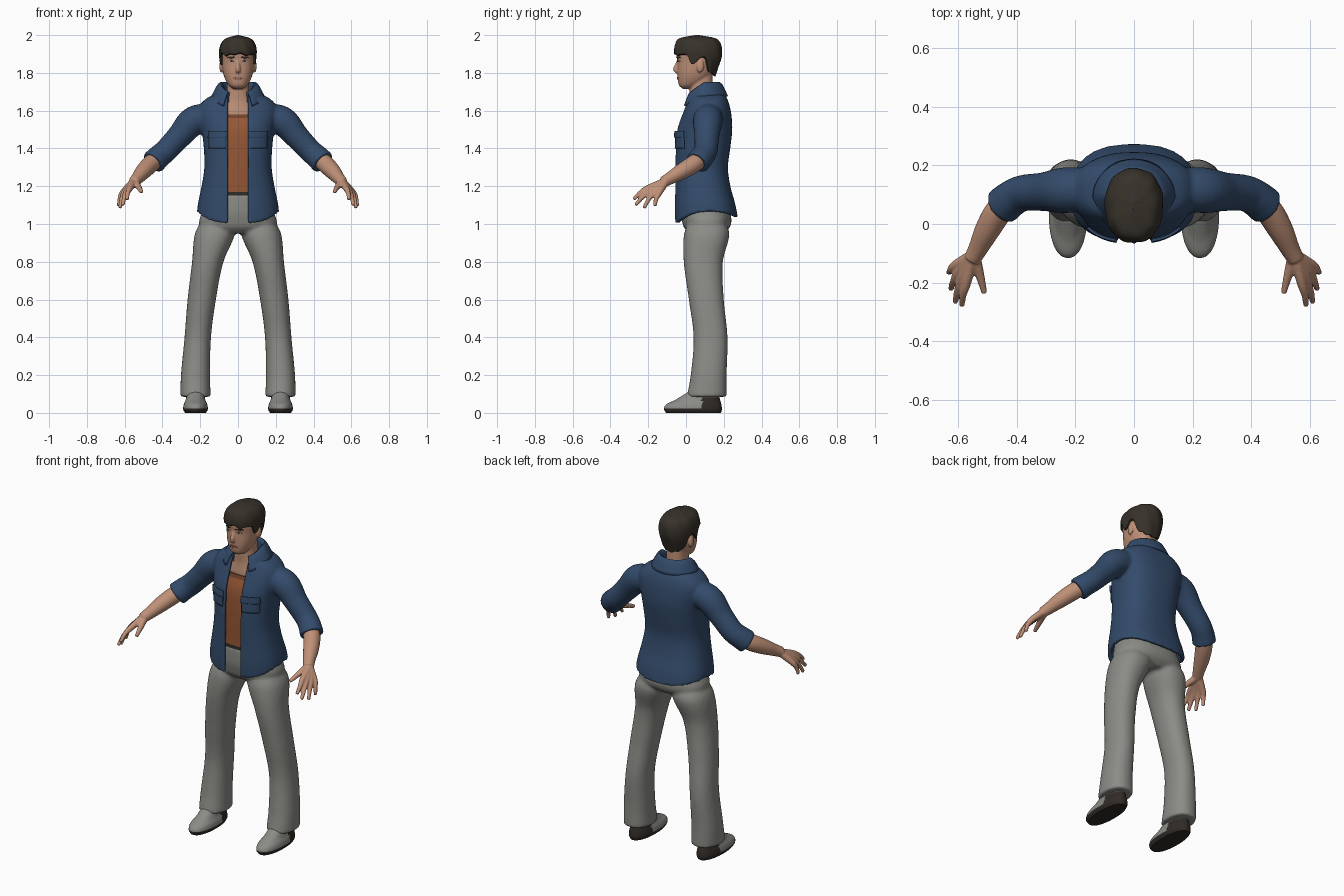
import bpy, bmesh
from math import sin, cos, asin, pi, radians, copysign
from mathutils import Vector, Matrix

old = bpy.data.objects.get("Cube")
if old:
    bpy.data.objects.remove(old, do_unlink=True)


def material(name, *rgb):
    mat = bpy.data.materials.new(name)
    mat.use_nodes = True
    mat.diffuse_color = (*rgb, 1)
    mat.node_tree.nodes["Principled BSDF"].inputs["Base Color"].default_value = (*rgb, 1)
    return mat


BLUE = material("denim blue", .033, .07, .145)
GREY = material("trouser grey", .26, .26, .24)
SKIN = material("skin", .52, .28, .185)
HAIR = material("dark hair", .038, .031, .023)
ORANGE = material("orange shirt", .3, .095, .035)
TRIM = material("shirt trim", .16, .055, .025)
DARK = material("dark leather", .03, .024, .02)
LIPS = material("lips", .36, .15, .11)
WHITE = material("eye white", .5, .46, .42)


def curve(keys, t):
    """Smooth interpolation through keys of (parameter, value, value...)."""
    i = 0
    while i < len(keys) - 2 and t > keys[i + 1][0]:
        i += 1
    p, q = keys[i], keys[i + 1]
    before, after = keys[max(i - 1, 0)], keys[min(i + 2, len(keys) - 1)]
    span = q[0] - p[0]
    s = min(max((t - p[0]) / span, 0), 1)
    out = []
    for c in range(1, len(p)):
        m = (q[c] - before[c]) / (q[0] - before[0]) * span
        n = (after[c] - p[c]) / (after[0] - p[0]) * span
        d = q[c] - p[c]
        out.append(p[c] + s * (m + s * (3 * d - 2 * m - n + s * (m + n - 2 * d))))
    return out


def power(value, e):
    return copysign(abs(value) ** e, value)


class Surface:
    """Stack of rounded sections: keys are z, half width, front y, back y, centre x."""
    def __init__(self, keys, e=.9):
        self.keys, self.e = keys, e

    def point(self, a, z, inset=0):
        rx, front, back, *cx = curve(self.keys, z)
        rx = max(rx - inset, .001)
        ry = (back - front) / 2 - inset
        return Vector(((cx[0] if cx else 0) + rx * power(sin(a), self.e),
                       (front + back) / 2 - ry * power(cos(a), self.e), z))

    def angle(self, x, z):
        return asin(min(1, abs(x) / curve(self.keys, z)[0]) ** (1 / self.e))


def sheet(bm, fn, cols, rows, side=1, ring=True, cap="fan"):
    """Grid of faces from fn(column, row), optionally a closed tube with caps."""
    grid = []
    for j in range(rows):
        pts = [fn(i, j) for i in range(cols)]
        grid.append([bm.verts.new((p[0] * side, p[1], p[2])) for p in pts])
    for low, high in zip(grid, grid[1:]):
        for i in range(cols if ring else cols - 1):
            k = (i + 1) % cols
            bm.faces.new((low[i], low[k], high[k], high[i]))
    if not ring:
        return
    for row in (grid[0], grid[-1]):
        if cap == "fan":
            mid = bm.verts.new(sum((v.co for v in row), Vector()) / cols)
            for i in range(cols):
                bm.faces.new((row[i], row[(i + 1) % cols], mid))
        else:
            for i in range(cols // 2 - 1):
                bm.faces.new((row[i], row[i + 1], row[-2 - i], row[-1 - i]))


def loft(bm, surf, low, high, side=1, inset=0, rows=40, cols=48):
    sheet(bm, lambda i, j: surf.point(2 * pi * i / cols, low + (high - low) * j / (rows - 1), inset),
          cols, rows, side)


def tube(bm, path, side=1, steps=6, cols=20):
    """Round limb along points of (x, y, z, radius)."""
    keys = [(n, *p) for n, p in enumerate(path)]
    end = len(path) - 1

    def fn(i, j):
        t = j / steps
        x, y, z, r = curve(keys, t)
        way = Vector(curve(keys, min(t + .05, end))[:3]) - Vector(curve(keys, max(t - .05, 0))[:3])
        a = 2 * pi * i / cols
        return Vector((x, y, z)) + way.to_track_quat("Z", "Y") @ Vector((r * cos(a), r * sin(a), 0))
    sheet(bm, fn, cols, end * steps + 1, side)


def finish(name, bm, mats, voxel=0, smooth=0, thick=0, rule=None):
    bmesh.ops.recalc_face_normals(bm, faces=bm.faces)
    if rule:
        for f in bm.faces:
            f.material_index = rule(f.calc_center_median())
    mesh = bpy.data.meshes.new(name)
    bm.to_mesh(mesh)
    bm.free()
    mesh.shade_smooth()
    mesh.set_sharp_from_angle(angle=radians(50))
    for m in mats:
        mesh.materials.append(m)
    obj = bpy.data.objects.new(name, mesh)
    bpy.context.collection.objects.link(obj)
    if thick:
        mod = obj.modifiers.new("thickness", "SOLIDIFY")
        mod.thickness, mod.offset = thick, 0
    if voxel:
        mod = obj.modifiers.new("fuse", "REMESH")
        mod.mode, mod.voxel_size, mod.use_smooth_shade = "VOXEL", voxel, True
        mod = obj.modifiers.new("soften", "SMOOTH")
        mod.factor, mod.iterations = .5, smooth


def patch(name, mat, surf, cx, cz, w, h, lift, oval=True, thick=.004):
    """Thin plate that follows the front of a surface."""
    n = 9

    def fn(i, j):
        u, v = 2 * i / (n - 1) - 1, 2 * j / (n - 1) - 1
        if oval:
            u, v = u * (1 - v * v / 2) ** .5, v * (1 - u * u / 2) ** .5
        x, z = cx + u * w / 2, cz + v * h / 2
        return Vector((x, surf.point(surf.angle(x, z), z).y - lift, z))
    bm = bmesh.new()
    sheet(bm, fn, n, n, ring=False)
    finish(name, bm, [mat], thick=thick)


# Trousers: pelvis fused with both legs
pelvis = Surface([(.95, .12, .02, .2), (.98, .19, -.01, .23), (1.01, .207, -.02, .24),
                  (1.06, .19, -.03, .235), (1.16, .17, -.03, .2)], .85)
leg = Surface([(.09, .08, .005, .215, .225), (.2, .077, .025, .215, .225), (.4, .07, .04, .22, .213),
               (.6, .075, .015, .2, .192), (.8, .083, -.012, .195, .16),
               (.95, .106, -.01, .23, .122), (1.02, .08, .02, .2, .11)])
bm = bmesh.new()
loft(bm, pelvis, .95, 1.16)
for side in (1, -1):
    loft(bm, leg, .085, 1.02, side)
finish("trousers", bm, [GREY], .01, 5)

# Shoes with dark sole and heel
shoe = Surface([(0, .055, -.105, .185, .225), (.018, .065, -.116, .19, .225), (.045, .062, -.105, .187, .225),
                (.07, .052, -.055, .18, .225), (.11, .045, .01, .17, .225)])
for side, label in ((1, "left"), (-1, "right")):
    bm = bmesh.new()
    loft(bm, shoe, 0, .11, side, rows=24)
    finish(label + "_shoe", bm, [GREY, DARK],
           rule=lambda c: int(c.z < .022 or (c.y > .085 and c.z < .08)))

# Jacket: open-fronted shell fused with the sleeves
jacket = Surface([(1, .222, -.06, .28), (1.1, .213, -.062, .262), (1.2, .193, -.06, .235),
                  (1.3, .178, -.06, .222), (1.4, .181, -.058, .234), (1.5, .192, -.05, .245),
                  (1.58, .207, -.022, .24), (1.63, .2, -.002, .23), (1.67, .16, .012, .215),
                  (1.69, .11, .025, .2)], .8)
half = 60


def jacket_point(i, j):
    k = min(i, 2 * half - 1 - i) / (half - 1)
    c = cos(2 * pi * k)
    hem = 1.065 - c * c * (.06 if c > 0 else .03)
    z = hem + (1.69 - hem) * j / 50
    start = jacket.angle(.055, z)
    return jacket.point(start + (2 * pi - 2 * start) * k, z, .022 if i >= half else 0)


bm = bmesh.new()
sheet(bm, jacket_point, 2 * half, 51, cap="shell")
for side in (1, -1):
    tube(bm, [(.14, .12, 1.57, .07), (.235, .115, 1.545, .078), (.31, .11, 1.465, .066),
              (.38, .105, 1.39, .062), (.42, .085, 1.355, .063), (.45, .06, 1.325, .066)], side, cols=28)
finish("jacket", bm, [BLUE], .008, 6)

# Folded collar
fold = [(0, .08, 0), (.4, .086, 1), (.58, .1, 1), (1, .136, 0)]


def collar_point(i, j):
    a = .6 + (2 * pi - 1.2) * i / 47
    r, lift = curve(fold, j / 10)
    front = max(0, cos(a))
    low, high = 1.675 - .06 * front, 1.74 - .06 * front
    return Vector((r * sin(a), .095 - .9 * r * cos(a), low + (high - low) * lift))


bm = bmesh.new()
sheet(bm, collar_point, 48, 11, ring=False)
finish("collar", bm, [BLUE], thick=.012)

# Chest pockets with flaps
for side, label in ((1, "left"), (-1, "right")):
    patch(label + "_pocket", BLUE, jacket, side * .108, 1.44, .09, .08, .002, False, .008)
    patch(label + "_pocket_flap", BLUE, jacket, side * .108, 1.475, .098, .035, .008, False, .009)

# Shirt with neck trim and belt
bm = bmesh.new()
loft(bm, jacket, 1.15, 1.58, inset=.03, rows=44)
finish("shirt", bm, [ORANGE, TRIM, DARK],
       rule=lambda c: 2 if c.z < 1.17 else 1 if c.z > 1.562 else 0)

# Head, ears, nose and neck
head = Surface([(1.715, .022, -.015, .03), (1.73, .045, -.035, .06), (1.76, .065, -.043, .11),
                (1.8, .079, -.046, .14), (1.86, .086, -.046, .16), (1.9, .088, -.05, .168),
                (1.95, .08, -.035, .16), (1.985, .04, .02, .12)])
neck = Surface([(1.5, .13, .02, .18), (1.58, .115, .013, .17), (1.65, .08, .02, .155),
                (1.7, .06, .018, .145), (1.8, .058, .02, .14)])
bm = bmesh.new()
loft(bm, head, 1.715, 1.985)
loft(bm, neck, 1.5, 1.8)
tube(bm, [(0, -.035, 1.875, .008), (0, -.047, 1.845, .01), (0, -.055, 1.818, .013), (0, -.04, 1.805, .012)])
for side in (1, -1):
    place = Matrix.LocRotScale(Vector((side * .088, .075, 1.835)), None, Vector((.011, .02, .034)))
    bmesh.ops.create_uvsphere(bm, u_segments=16, v_segments=10, radius=1, matrix=place)
finish("head", bm, [SKIN], .005, 3)

# Face details
patch("mouth", LIPS, head, 0, 1.772, .046, .013, .002)
for side, label in ((1, "left"), (-1, "right")):
    patch(label + "_eye", WHITE, head, side * .036, 1.862, .028, .011, .001)
    patch(label + "_iris", DARK, head, side * .035, 1.862, .011, .01, .003)
    patch(label + "_eyebrow", HAIR, head, side * .037, 1.882, .042, .009, .002)

# Hair with sideburns and a lower nape
cap = Surface([(1.78, .07, 0, .155), (1.84, .092, -.05, .176), (1.88, .098, -.058, .188),
               (1.92, .099, -.064, .19), (1.96, .087, -.055, .18), (1.985, .06, -.03, .15),
               (2, .003, .05, .07)])
hairline = [(0, 1.905), (.7, 1.895), (1.1, 1.9), (1.3, 1.845), (1.5, 1.86), (1.65, 1.885),
            (1.9, 1.87), (2.1, 1.81), (3.2, 1.78)]


def hair_point(i, j):
    a = 2 * pi * i / 96
    edge = curve(hairline, min(a, 2 * pi - a))[0] + .004 * sin(11 * a)
    z = edge + (2 - edge) * sin(pi / 2 * j / 24)
    return cap.point(a, z, .0015 * sin(9 * a + 30 * z))


bm = bmesh.new()
sheet(bm, hair_point, 96, 25)
finish("hair", bm, [HAIR])

# Forearms and hands with five digits
tips = [(.587, -.278, 1.13), (.61, -.267, 1.1), (.625, -.222, 1.085), (.632, -.165, 1.095)]
for side, label in ((1, "left"), (-1, "right")):
    bm = bmesh.new()
    tube(bm, [(.41, .09, 1.36, .042), (.46, .045, 1.32, .047), (.5, -.02, 1.28, .043),
              (.53, -.08, 1.245, .034), (.552, -.12, 1.222, .029)], side)
    first, last = Vector((.572, -.2, 1.19)), Vector((.61, -.142, 1.165))
    for n, tip in enumerate(tips):
        knuckle = first.lerp(last, n / 3)
        bend = knuckle.lerp(Vector(tip), .5) + Vector((.004, -.004, .004))
        tube(bm, [(.55, -.108, 1.225, .022), (*knuckle, .017), (*bend, .0125), (*tip, .0095)], side, cols=12)
    tube(bm, [(.545, -.11, 1.222, .022), (.527, -.17, 1.197, .016), (.51, -.236, 1.17, .01)], side, cols=12)
    finish(label + "_forearm_and_hand", bm, [SKIN], .005, 2)
